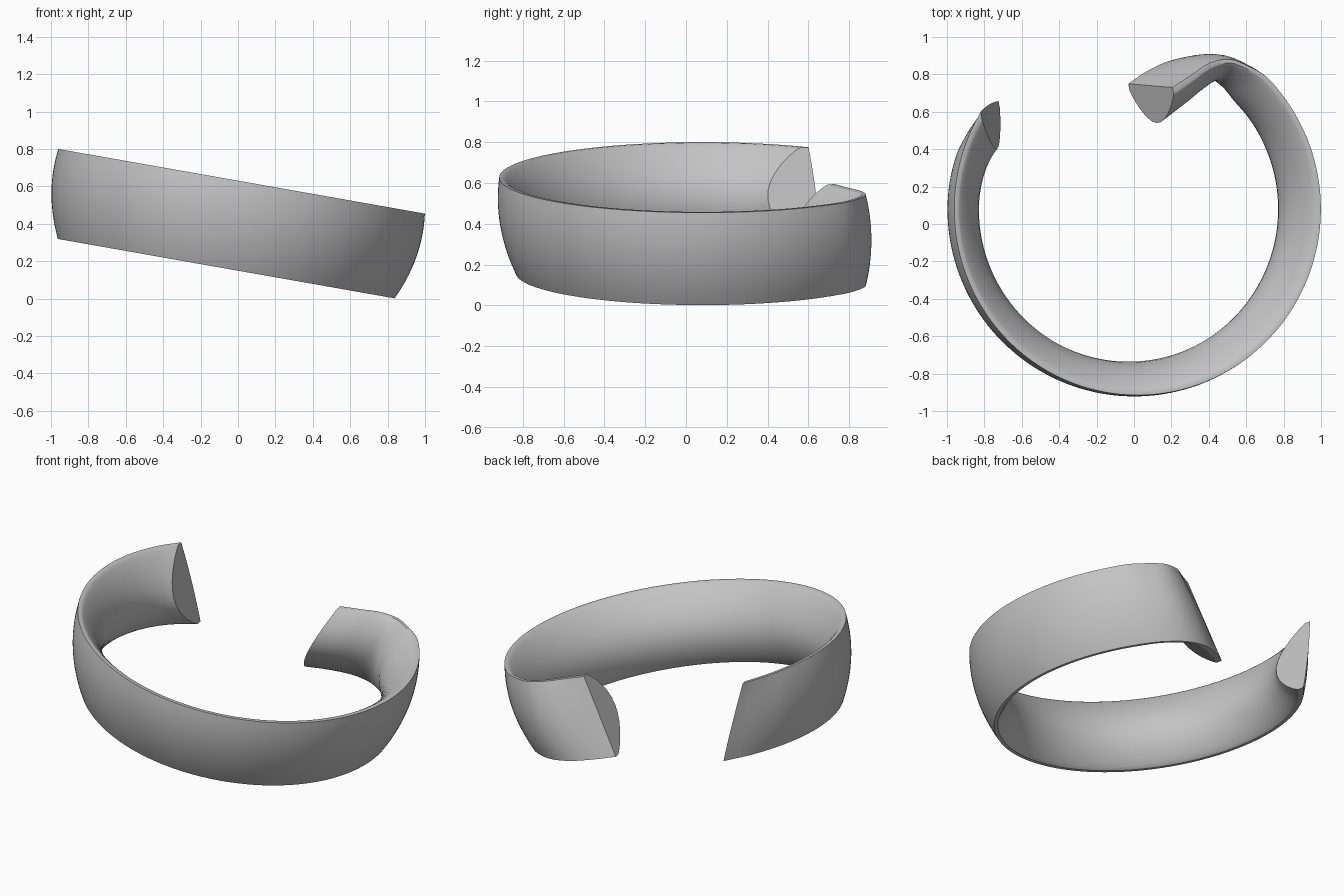
import bpy, bmesh, math
from mathutils import Vector

cube = bpy.data.objects.get("Cube")
if cube:
    bpy.data.objects.remove(cube, do_unlink=True)

TILT = math.radians(10)
TOP, BOTTOM = 0.621, 0.147        # band edges along its own axis
CENTRE = Vector((-0.09, 0.08))
RING_STEPS, SUB, ARC = 32, 4, 16


def polar(radius, degrees):
    a = math.radians(degrees)
    return CENTRE + radius * Vector((math.cos(a), math.sin(a)))


def rail(radius, start, end_radius, tail):
    """Circular rail from the plain end, finished by the curled tail."""
    points = []
    for i in range(RING_STEPS + 1):
        t = i / RING_STEPS
        ease = max(0, 1 - 7 * t) ** 2
        angle = 146 + (405 - 146) * t + (start - 146) * ease
        points.append(polar(radius + (end_radius - radius) * ease, angle))
    return smooth(points + [Vector(p) for p in tail])


def smooth(p):
    """Catmull-Rom interpolation through the points."""
    p = [2 * p[0] - p[1]] + p + [2 * p[-1] - p[-2]]
    out = []
    for a, b, c, d in zip(p, p[1:], p[2:], p[3:]):
        for j in range(SUB):
            t = j / SUB
            out.append(0.5 * (2 * b + (c - a) * t + (2 * a - 5 * b + 4 * c - d) * t ** 2
                              + (3 * b - a - 3 * c + d) * t ** 3))
    return out + [p[-2]]


# Rails: upper outer edge, lower outer edge, inner bulge
upper = rail(0.995, 148.6, 0.998,
             [(0.52, 0.84), (0.41, 0.88), (0.30, 0.86), (0.20, 0.795), (0.10, 0.73)])
lower = rail(0.914, 139.3, 0.885,
             [(0.46, 0.81), (0.32, 0.875), (0.18, 0.875), (0.05, 0.82), (-0.057, 0.75)])
inner = rail(0.82, 156, 0.79,
             [(0.43, 0.73), (0.37, 0.765), (0.29, 0.72), (0.18, 0.635), (0.055, 0.54)])


def place(q, w):
    c, s = math.cos(TILT), math.sin(TILT)
    return Vector((q.x * c + w * s, q.y, w * c - q.x * s))


def section(t, b, i, bulge):
    """D-shaped loop: gently curved outside, deep rounded inside."""
    depth = i - (t + b) / 2
    away = -depth.normalized()
    loop = []
    for j in range(ARC + 1):
        k = j / ARC
        loop.append(place(t.lerp(b, k) + away * bulge * 4 * k * (1 - k),
                          TOP + (BOTTOM - TOP) * k))
    for j in range(ARC + 1):
        k = (1 + math.cos(math.pi * j / ARC)) / 2
        swell = 0.16 + 0.84 * max(0, math.sin(math.pi * k)) ** 0.8
        loop.append(place(t.lerp(b, k) + depth * swell, TOP + (BOTTOM - TOP) * k))
    return loop


# Cuff band
bm = bmesh.new()
count = len(upper)
rings = []
for n, (t, b, i) in enumerate(zip(upper, lower, inner)):
    fade = min(1, 0.3 + n / 12, (count - 1 - n) / 14)
    rings.append([bm.verts.new(v) for v in section(t, b, i, 0.036 * fade)])
for r, s in zip(rings, rings[1:]):
    for j in range(len(r)):
        k = (j + 1) % len(r)
        bm.faces.new((r[j], r[k], s[k], s[j]))
bm.faces.new(rings[0])
bm.faces.new(rings[-1])
bmesh.ops.recalc_face_normals(bm, faces=bm.faces)
mesh = bpy.data.meshes.new("cuff_band")
bm.to_mesh(mesh)
bm.free()
cuff = bpy.data.objects.new("cuff_band", mesh)
bpy.context.collection.objects.link(cuff)

# Plain grey finish
grey = bpy.data.materials.new("grey")
grey.use_nodes = True
colour = (0.55, 0.55, 0.55, 1)
grey.diffuse_color = colour
grey.node_tree.nodes["Principled BSDF"].inputs["Base Color"].default_value = colour
mesh.materials.append(grey)

bpy.ops.object.select_all(action="DESELECT")
cuff.select_set(True)
bpy.context.view_layer.objects.active = cuff
bpy.ops.object.shade_smooth_by_angle(angle=math.radians(35))
